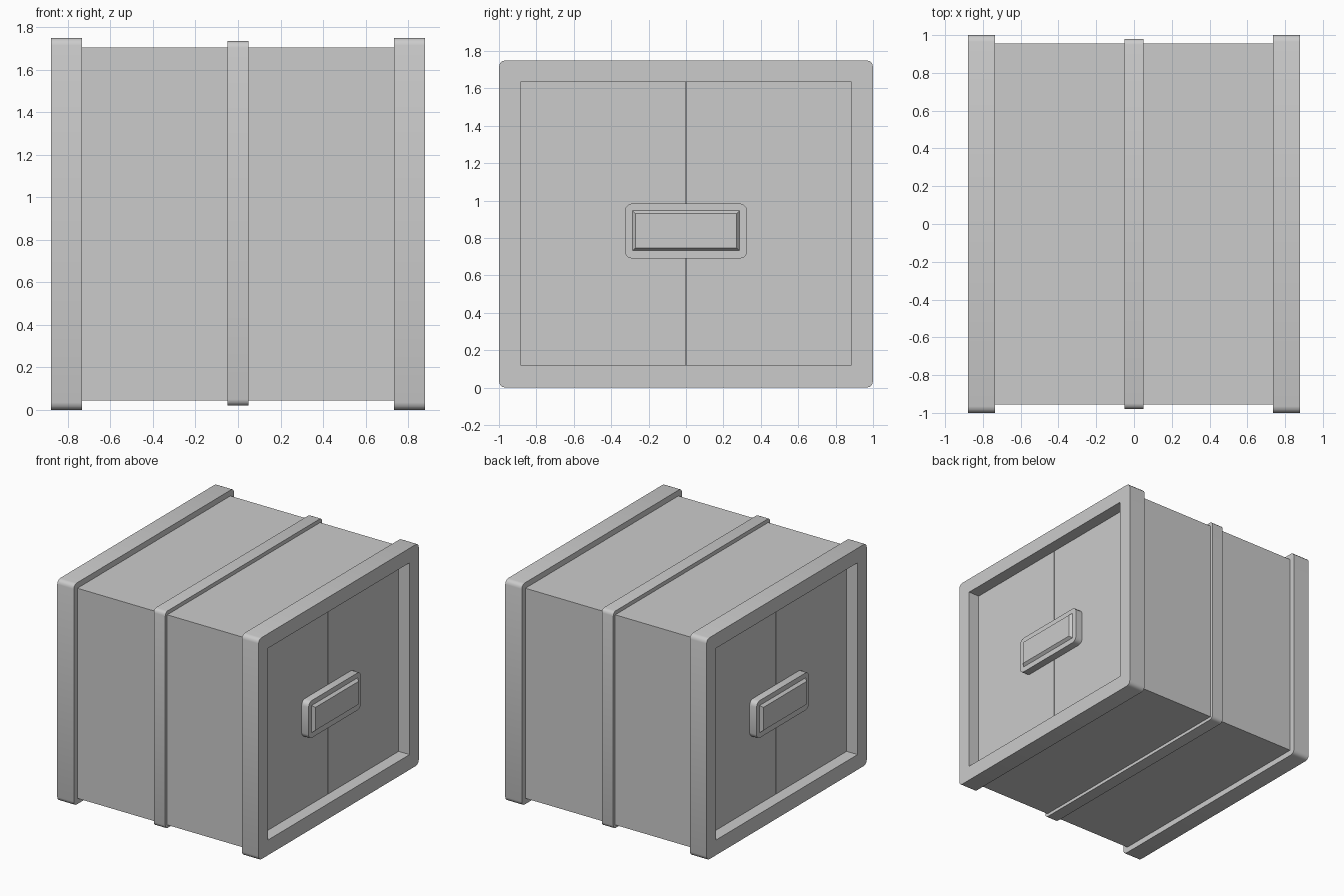
import bpy, math

if "Cube" in bpy.data.objects:
    bpy.data.objects.remove(bpy.data.objects["Cube"])

ZC = 0.875        # height of the crate's centre
PANEL_X = 0.785   # depth of the recessed end panels


def outline(hy, z0, z1, r=0.0, seg=3):
    """Rounded rectangle in the YZ plane, counter-clockwise seen from +x."""
    pts = []
    corners = [(hy, z1, 0), (-hy, z1, 90), (-hy, z0, 180), (hy, z0, 270)]
    for y, z, a in corners:
        if r == 0:
            pts.append((y, z))
            continue
        cy = y - math.copysign(r, y)
        cz = z - r if z == z1 else z + r
        for i in range(seg + 1):
            t = math.radians(a + 90 * i / seg)
            pts.append((cy + r * math.cos(t), cz + r * math.sin(t)))
    return pts


def loft(name, sections, capped=True, closed=False, smooth=False, mirror=False):
    """Join (x, outline) sections that share a point count."""
    n = len(sections[0][1])
    verts = [(x, y, z) for x, pts in sections for y, z in pts]
    faces = []
    count = len(sections)
    for s in range(count if closed else count - 1):
        a, b = s * n, ((s + 1) % count) * n
        for i in range(n):
            j = (i + 1) % n
            faces.append((a + i, a + j, b + j, b + i))
    if capped:
        faces.append(tuple(range(n))[::-1])
        faces.append(tuple(range((count - 1) * n, count * n)))
    mesh = bpy.data.meshes.new(name)
    mesh.from_pydata(verts, [], faces)
    ob = bpy.data.objects.new(name, mesh)
    bpy.context.collection.objects.link(ob)
    if mirror:
        ob.modifiers.new("Mirror", 'MIRROR').use_axis[0] = True
    if smooth:
        bpy.ops.object.select_all(action='DESELECT')
        ob.select_set(True)
        bpy.context.view_layer.objects.active = ob
        bpy.ops.object.shade_smooth_by_angle(angle=math.radians(35))
    return ob


# Crate body, sharp edged
body_section = outline(0.955, 0.045, 1.705)
body_x = PANEL_X - 0.015
loft("crate_body", [(-body_x, body_section), (body_x, body_section)])

# Two door halves on each end, leaving a thin seam in the middle
for side in (-1, 1):
    half = outline(0.449, 0.08, 1.67)
    half = [(y + side * 0.452, z) for y, z in half]
    loft("end_panel_" + ("left" if side < 0 else "right"),
         [(body_x - 0.01, half), (PANEL_X, half)], mirror=True)

# Strap around the middle
band = outline(0.98, 0.02, 1.735, 0.03)
loft("middle_band", [(-0.05, band), (0.05, band)], smooth=True)

# Thick picture-frame rims: rounded outside, square opening.
# The opening repeats each corner point so both loops match.
rim = outline(1.0, 0.0, 1.75, 0.035)
opening = [p for p in outline(0.885, 0.12, 1.635) for _ in range(4)]
frame = loft("end_frame",
             [(0.735, rim), (0.88, rim), (0.88, opening), (0.735, opening)],
             capped=False, closed=True, mirror=True)
weld = frame.modifiers.new("Weld", 'WELD')
weld.merge_threshold = 0.0005
bpy.context.view_layer.objects.active = frame
bpy.ops.object.select_all(action='DESELECT')
frame.select_set(True)
bpy.ops.object.shade_smooth_by_angle(angle=math.radians(35))

# Handle plate with a raised, tapered centre
plate = outline(0.327, 0.69, 0.985, 0.04)
loft("handle_plate", [(PANEL_X - 0.01, plate), (0.845, plate)],
     smooth=True, mirror=True)
loft("handle_centre",
     [(0.84, outline(0.287, 0.732, 0.946)),
      (0.845, outline(0.287, 0.732, 0.946)),
      (0.866, outline(0.27, 0.748, 0.93))], mirror=True)
